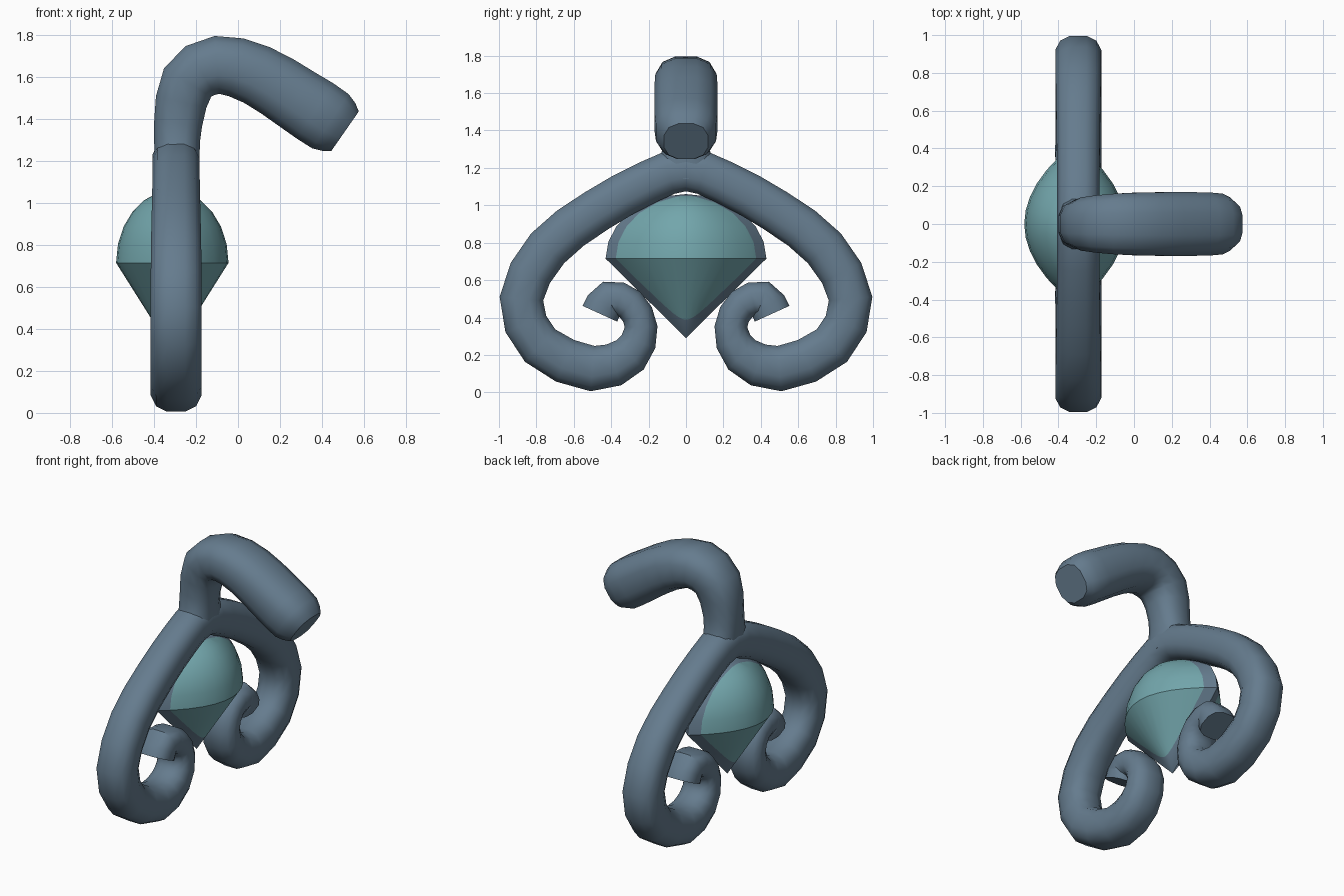
import bpy, bmesh, math
from mathutils import Vector

if "Cube" in bpy.data.objects:
    bpy.data.objects.remove(bpy.data.objects["Cube"])

CX = -0.295  # plane of the scroll frame


def material(name, rgb):
    m = bpy.data.materials.new(name)
    m.diffuse_color = (*rgb, 1)
    m.use_nodes = True
    m.node_tree.nodes["Principled BSDF"].inputs["Base Color"].default_value = m.diffuse_color
    return m


slate = material("slate", (0.13, 0.20, 0.27))
teal = material("teal", (0.17, 0.38, 0.41))


def finish(bm, name, mats, angle):
    bmesh.ops.recalc_face_normals(bm, faces=bm.faces)
    me = bpy.data.meshes.new(name)
    bm.to_mesh(me)
    bm.free()
    ob = bpy.data.objects.new(name, me)
    bpy.context.collection.objects.link(ob)
    for m in mats:
        me.materials.append(m)
    bpy.ops.object.select_all(action='DESELECT')
    ob.select_set(True)
    bpy.context.view_layer.objects.active = ob
    bpy.ops.object.shade_smooth_by_angle(angle=math.radians(angle))
    return ob


def refine(pts, n):
    """Catmull-Rom refinement of path points, radii included."""
    p = [Vector(q) for q in pts]
    p = [2 * p[0] - p[1]] + p + [2 * p[-1] - p[-2]]
    out = []
    for i in range(1, len(p) - 2):
        a, b, c, d = p[i - 1:i + 3]
        for k in range(n):
            t = k / n
            out.append(0.5 * (2 * b + (c - a) * t + (2 * a - 5 * b + 4 * c - d) * t * t
                              + (3 * b - a - 3 * c + d) * t ** 3))
    return out + [p[-2]]


def sweep(name, pts, place, sides=12, n=2):
    """Rounded-square tube along a planar path of (u, v, radius in plane, radius across)."""
    path = refine(pts, n)
    bm = bmesh.new()
    rings = []
    for i, q in enumerate(path):
        t = path[min(i + 1, len(path) - 1)] - path[max(i - 1, 0)]
        t = Vector((t[0], t[1])).normalized()
        ring = []
        for k in range(sides):
            a = 2 * math.pi * (k + 0.5) / sides
            c, s = (math.copysign(abs(f) ** 0.78, f) for f in (math.cos(a), math.sin(a)))
            ring.append(bm.verts.new(place(q[0] - t.y * c * q[2], q[1] + t.x * c * q[2], s * q[3])))
        rings.append(ring)
    for r0, r1 in zip(rings, rings[1:]):
        for k in range(sides):
            j = (k + 1) % sides
            bm.faces.new((r0[k], r0[j], r1[j], r1[k]))
    bm.faces.new(rings[0])
    bm.faces.new(rings[-1])
    return finish(bm, name, [slate], 40)


# Both scroll arms as one mirrored tube
half = [(0.2, 1.125, .118, .115), (0.48, 0.97, .12, .118), (0.74, 0.77, .122, .123),
        (0.88, 0.5, .12, .125), (0.78, 0.25, .122, .125), (0.5, 0.127, .125, .125),
        (0.3, 0.2, .11, .125), (0.24, 0.35, .09, .12), (0.3, 0.47, .09, .115),
        (0.41, 0.5, .1, .112), (0.46, 0.42, .105, .11)]
arms = [(-y, z, a, b) for y, z, a, b in reversed(half)] + [(0, 1.19, .118, .115)] + half
sweep("scroll_arms", arms, lambda u, v, w: (CX + w, u, v))

# Stem and hook, flaring where it meets the arms
hook = [(-.29, 1.14, .108, .2), (-.29, 1.24, .11, .145), (-.285, 1.38, .118, .122),
        (-.24, 1.575, .135, .145), (-.1, 1.658, .142, .165), (.09, 1.61, .15, .172),
        (.28, 1.495, .158, .173), (.44, 1.39, .16, .165), (.51, 1.342, .118, .12)]
sweep("hook", hook, lambda u, v, w: (u, w, v))

# Gem: lens-shaped sections, domed above the girdle and tapering to a point below
bm = bmesh.new()
Z0, W, D, N = 0.715, 0.43, 0.268, 6
levels = [(Z0 - 0.425 * (1 - s), s) for s in (0.5, 1)]
levels += [(Z0 + 0.345 * math.sin(a), math.cos(a)) for a in (math.radians(15 * k) for k in range(1, 6))]
outline = [(D * (1 - (k / N) ** 2), W * k / N) for k in range(-N, N)]
outline += [(-x, -y) for x, y in outline]
rings = [[bm.verts.new((-0.313 + x * s, y * s, z)) for x, y in outline] for z, s in levels]
M = len(outline)
for r0, r1 in zip(rings, rings[1:]):
    for k in range(M):
        bm.faces.new((r0[k], r0[(k + 1) % M], r1[(k + 1) % M], r1[k]))
for ring, z in ((rings[0], Z0 - 0.425), (rings[-1], Z0 + 0.345)):
    tip = bm.verts.new((-0.313, 0, z))
    for k in range(M):
        bm.faces.new((ring[k], ring[(k + 1) % M], tip))
# Slate setting band around the rim of the gem
for off in (-0.062, 0.062):
    bmesh.ops.bisect_plane(bm, geom=bm.verts[:] + bm.edges[:] + bm.faces[:],
                           plane_co=(-0.313 + off, 0, 0), plane_no=(1, 0, 0))
for f in bm.faces:
    f.material_index = 1 if abs(f.calc_center_median().x + 0.313) < 0.062 else 0
finish(bm, "gem", [teal, slate], 30)
